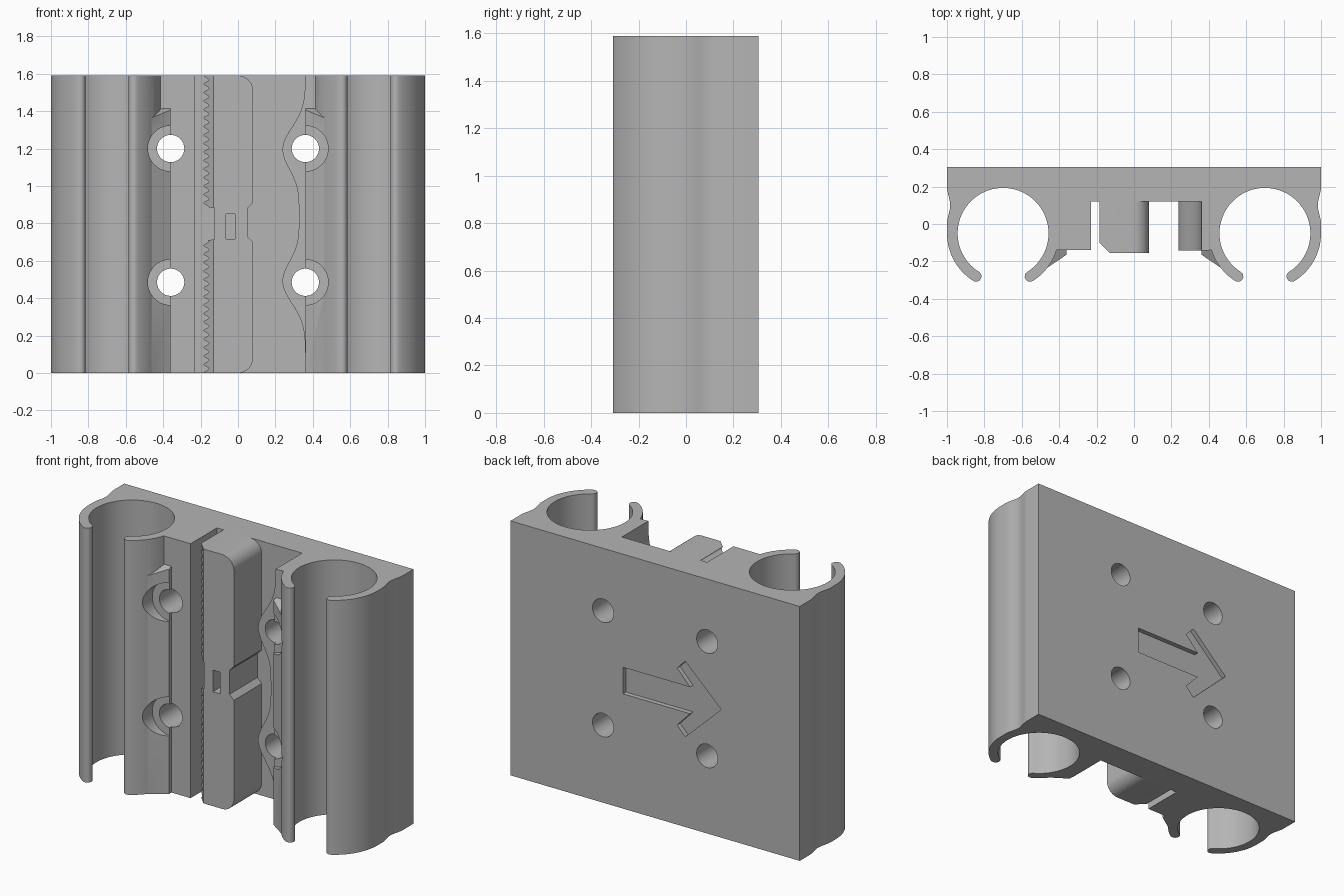
import bpy, bmesh, math
from math import cos, sin, radians, pi, exp

old = bpy.data.objects.get("Cube")
if old:
    bpy.data.objects.remove(old, do_unlink=True)

HEIGHT = 1.59
SCREW_Z = (0.485, 1.2)
SCREW_X = 0.36

grey = bpy.data.materials.new("plain grey")
grey.use_nodes = True
grey.diffuse_color = (0.46, 0.46, 0.46, 1)
grey.node_tree.nodes["Principled BSDF"].inputs["Base Color"].default_value = grey.diffuse_color


def prism(name, outline, low, high, axis="z"):
    """Extrude an outline: (x, y) along z, or (x, z) along y."""
    bm = bmesh.new()
    rings = []
    for level in (low, high):
        place = (lambda p: (p[0], p[1], level)) if axis == "z" else (lambda p: (p[0], level, p[1]))
        rings.append([bm.verts.new(place(p)) for p in outline])
    bm.faces.new(rings[0])
    bm.faces.new(rings[1])
    n = len(outline)
    for i in range(n):
        j = (i + 1) % n
        bm.faces.new((rings[0][i], rings[0][j], rings[1][j], rings[1][i]))
    bmesh.ops.recalc_face_normals(bm, faces=bm.faces)
    mesh = bpy.data.meshes.new(name)
    bm.to_mesh(mesh)
    bm.free()
    mesh.materials.append(grey)
    obj = bpy.data.objects.new(name, mesh)
    bpy.context.collection.objects.link(obj)
    return obj


def combine(target, tool, operation):
    mod = target.modifiers.new(operation, "BOOLEAN")
    mod.operation, mod.solver, mod.object = operation, "EXACT", tool
    bpy.context.view_layer.objects.active = target
    bpy.ops.object.modifier_apply(modifier=mod.name)
    bpy.data.objects.remove(tool, do_unlink=True)


def arc(cx, cy, r, start, end, steps):
    angles = [radians(start + (end - start) * i / steps) for i in range(steps + 1)]
    return [(cx + r * cos(a), cy + r * sin(a)) for a in angles]


def box(x0, x1, z0, z1):
    return [(x0, z0), (x1, z0), (x1, z1), (x0, z1)]


# Outline of one rod clip, from the back corner round to the inner lip
CX, CY, INNER, OUTER = 0.7, -0.05, 0.243, 0.3
MID, TIP = (INNER + OUTER) / 2, (OUTER - INNER) / 2


def lip_tip(angle, start):
    a = radians(angle)
    return arc(CX + MID * cos(a), CY + MID * sin(a), TIP, start, start - 180, 8)[1:-1]


clip = [(1, 0.305)]
clip += [(1 - 0.017 * sin(pi * i / 10) ** 2, 0.2 - 0.02 * i) for i in range(11)]
clip += arc(CX, CY, OUTER, 0, -58, 14)
clip += lip_tip(-58, -58)
clip += arc(CX, CY, INNER, -58, 238, 64)
clip += lip_tip(238, 58)
clip += arc(CX, CY, OUTER, 238, 197.5, 10)

# Main body: back plate, two clips and the two inner blocks
profile = clip + [(0.36, -0.14), (0.36, 0.12), (-0.23, 0.12), (-0.23, -0.14)]
profile += [(-x, y) for x, y in reversed(clip)]
body = prism("carriage_body", profile, 0, HEIGHT)


# Wavy wall that swells around the left screws
def wave(z):
    bell = lambda centre, width: exp(-((z - centre) / width) ** 2)
    return 0.36 - 0.118 * sum(bell(c, 0.16) for c in SCREW_Z) - 0.033 * bell(0.845, 0.25)


wall = [(wave(HEIGHT * i / 60), HEIGHT * i / 60) for i in range(61)]
wall += [(0.4, HEIGHT), (0.4, 0)]
combine(body, prism("wavy_wall", wall, -0.141, 0.15, "y"), "UNION")

# Sloped gussets between the inner blocks and clip lips
for side in (-1, 1):
    shape = [(0.362, -0.12), (0.362, -0.165), (0.525, -0.275), (0.51, -0.23), (0.43, -0.12)]
    gusset = prism("gusset", [(side * x, y) for x, y in shape], 0, 1.42)
    for v in gusset.data.vertices:
        if v.co.z > 1:
            v.co.z += 0.6 * min(0, v.co.y + 0.14)
    combine(body, gusset, "UNION")

# Screw holes with counterbores
for side in (-1, 1):
    for z in SCREW_Z:
        x = side * SCREW_X
        bore = arc(x, z, 0.122, 0, 360, 40)[:-1]
        hole = arc(x, z, 0.073, 0, 360, 32)[:-1]
        combine(body, prism("counterbore", bore, -0.4, -0.158, "y"), "DIFFERENCE")
        combine(body, prism("screw_hole", hole, -0.4, 0.4, "y"), "DIFFERENCE")

# Arrow recessed in the back
half = [(0.222, 0.083), (-0.242, 0.083), (-0.152, 0.178), (-0.208, 0.236)]
arrow = half + [(-0.457, 0)] + [(x, -z) for x, z in reversed(half)]
arrow = [(x, z + 0.8) for x, z in arrow]
combine(body, prism("arrow", arrow, 0.275, 0.4, "y"), "DIFFERENCE")

# Belt block: toothed right side, rounded and notched left side
PITCH, GAP = HEIGHT / 35, (0.715, 0.885)
outline = arc(0, 0.08, 0.08, -90, 0, 10)
outline += [(0.08, 0.70), (0.05, 0.73), (0.05, 0.88), (0.08, 0.91)]
outline += arc(0, HEIGHT - 0.08, 0.08, 0, 90, 10)
teeth = [(-0.17 - 0.015 * cos(2 * pi * z / PITCH), z)
         for z in (HEIGHT - PITCH * i / 8 for i in range(35 * 8 + 1))]
outline += [p for p in teeth if p[1] > GAP[1]]
outline += [(-0.125, GAP[1]), (-0.125, GAP[0])]
outline += [p for p in teeth if p[1] < GAP[0]]
belt = prism("belt_block", outline, -0.155, 0.13, "y")
bevel = [(-0.205, -0.08), (-0.12, -0.165), (-0.205, -0.165)]
combine(belt, prism("bevel", bevel, -0.1, 1.7), "DIFFERENCE")
combine(belt, prism("tie_slot", box(-0.065, -0.015, 0.715, 0.85), -0.3, 0, "y"), "DIFFERENCE")

# Smooth the curved walls, keep edges sharp
for obj in (body, belt):
    bpy.ops.object.select_all(action="DESELECT")
    obj.select_set(True)
    bpy.context.view_layer.objects.active = obj
    bpy.ops.object.shade_smooth_by_angle(angle=radians(30))
